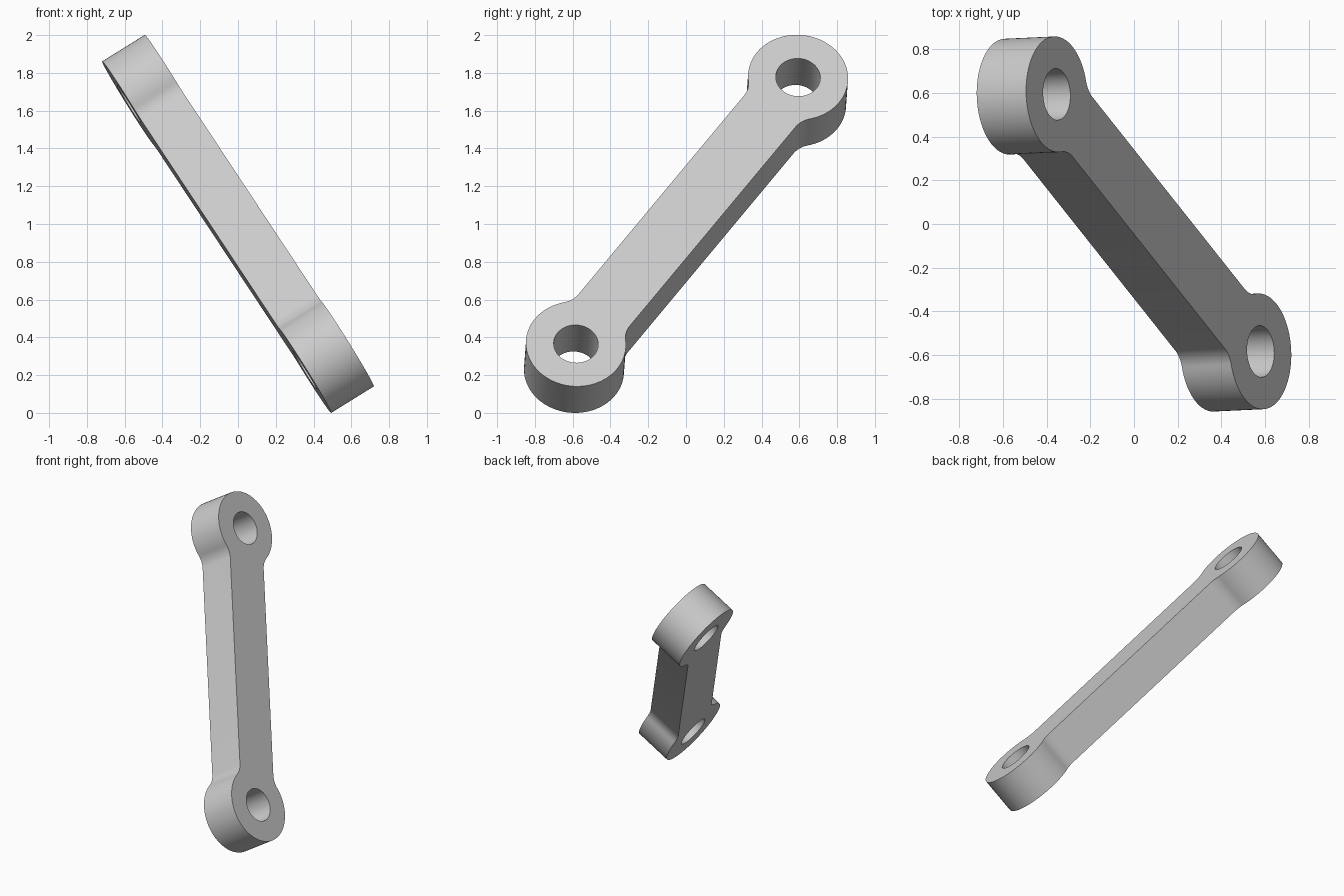
import bpy
import bmesh
from math import pi, cos, sin, sqrt, atan2, radians
from mathutils import Vector, Matrix

cube = bpy.data.objects.get("Cube")
if cube:
    bpy.data.objects.remove(cube, do_unlink=True)

SPAN = 2.06        # distance between the two holes
EYE = 0.265        # outer radius of each eye
HOLE = 0.118       # hole radius
HALF_ARM = 0.166   # half width of the arm
FILLET = 0.13      # radius where arm meets eye
THICK = 0.266


def arc(cx, cy, r, a0, a1, n):
    steps = [a0 + (a1 - a0) * i / n for i in range(n + 1)]
    return [Vector((cx + r * cos(a), cy + r * sin(a))) for a in steps]


# Half outline: eye at +x, with concave fillets running into the arm
reach = sqrt((EYE + FILLET) ** 2 - (HALF_ARM + FILLET) ** 2)
fx, fy = SPAN / 2 - reach, HALF_ARM + FILLET
tangent = atan2(fy, -reach)
half = arc(fx, -fy, FILLET, pi / 2, pi - tangent, 10)
half += arc(SPAN / 2, 0, EYE, -tangent, tangent, 56)[1:]
half += arc(fx, fy, FILLET, -(pi - tangent), -pi / 2, 10)[1:]
outline = half + [-p for p in half]
holes = [arc(s * SPAN / 2, 0, HOLE, 0, 2 * pi, 48)[:-1] for s in (1, -1)]

# Fill the profile around its holes and extrude it
bm = bmesh.new()
for loop in [outline] + holes:
    verts = [bm.verts.new((p.x, p.y, -THICK / 2)) for p in loop]
    for i, v in enumerate(verts):
        bm.edges.new((v, verts[i - 1]))
bmesh.ops.triangle_fill(bm, use_beauty=True, edges=bm.edges[:], normal=(0, 0, 1))
grown = bmesh.ops.extrude_face_region(bm, geom=bm.faces[:])["geom"]
top = [g for g in grown if isinstance(g, bmesh.types.BMVert)]
bmesh.ops.translate(bm, verts=top, vec=(0, 0, THICK))
bmesh.ops.recalc_face_normals(bm, faces=bm.faces[:])

mesh = bpy.data.meshes.new("connecting_link")
bm.to_mesh(mesh)
bm.free()
link = bpy.data.objects.new("connecting_link", mesh)
bpy.context.collection.objects.link(link)

# Lean the link so that its length runs up, back and to the right
along = Vector((-0.932, 1.175, 1.41)).normalized()
normal = Vector((0.225, 0.0105, 0.14))
normal = (normal - along * normal.dot(along)).normalized()
side = normal.cross(along)
mesh.transform(Matrix((along, side, normal)).transposed().to_4x4())
mesh.transform(Matrix.Translation((0, 0, -min(v.co.z for v in mesh.vertices))))

# Plain grey metal
grey = bpy.data.materials.new("light_grey")
grey.use_nodes = True
colour = (0.6, 0.6, 0.6, 1)
grey.diffuse_color = colour
grey.node_tree.nodes["Principled BSDF"].inputs["Base Color"].default_value = colour
mesh.materials.append(grey)

bpy.ops.object.select_all(action="DESELECT")
link.select_set(True)
bpy.context.view_layer.objects.active = link
bpy.ops.object.shade_smooth_by_angle(angle=radians(35))
